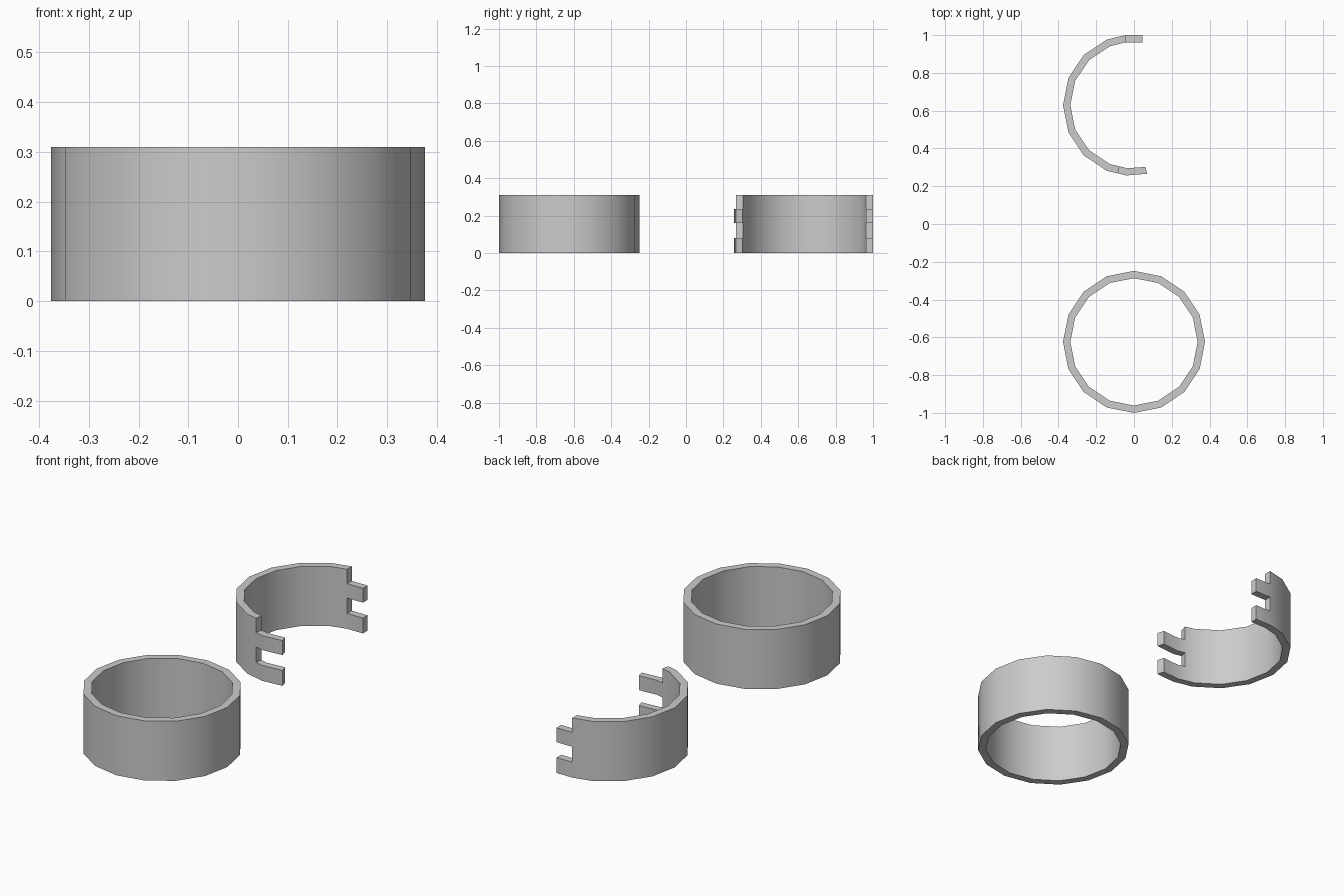
import bpy, bmesh, math

if "Cube" in bpy.data.objects:
    bpy.data.objects.remove(bpy.data.objects["Cube"])

LEVELS = [0, 0.08, 0.16, 0.235, 0.31]
R_OUT, R_IN = 0.376, 0.337


def arc(cy, degrees):
    """Outer/inner point pairs on a circle centred at (0, cy)."""
    out = []
    for d in degrees:
        c, s = math.cos(math.radians(d)), math.sin(math.radians(d))
        out.append(((R_OUT * c, cy + R_OUT * s), (R_IN * c, cy + R_IN * s)))
    return out


def build_wall(name, path, levels, closed=False, notched=()):
    """Wall along a path; notched segments keep only every other level."""
    n = len(path)
    segs = n if closed else n - 1
    rows = len(levels) - 1

    def solid(i, k):
        if closed:
            i %= segs
        if not (0 <= i < segs and 0 <= k < rows):
            return False
        return i not in notched or k % 2 == 0

    bm = bmesh.new()
    cache = {}

    def vert(i, side, k):
        key = (i % n, side, k)
        if key not in cache:
            x, y = path[i % n][side]
            cache[key] = bm.verts.new((x, y, levels[k]))
        return cache[key]

    def face(*keys):
        bm.faces.new([vert(*key) for key in keys])

    for i in range(segs):
        for k in range(rows):
            if not solid(i, k):
                continue
            j, t = i + 1, k + 1
            face((i, 0, k), (i, 0, t), (j, 0, t), (j, 0, k))
            face((i, 1, k), (j, 1, k), (j, 1, t), (i, 1, t))
            if not solid(i, k + 1):
                face((i, 0, t), (i, 1, t), (j, 1, t), (j, 0, t))
            if not solid(i, k - 1):
                face((i, 0, k), (j, 0, k), (j, 1, k), (i, 1, k))
            if not solid(i - 1, k):
                face((i, 0, k), (i, 1, k), (i, 1, t), (i, 0, t))
            if not solid(i + 1, k):
                face((j, 0, k), (j, 0, t), (j, 1, t), (j, 1, k))
    bmesh.ops.recalc_face_normals(bm, faces=bm.faces)
    me = bpy.data.meshes.new(name)
    bm.to_mesh(me)
    bm.free()
    ob = bpy.data.objects.new(name, me)
    bpy.context.collection.objects.link(ob)
    bpy.ops.object.select_all(action='DESELECT')
    ob.select_set(True)
    bpy.context.view_layer.objects.active = ob
    bpy.ops.object.shade_smooth_by_angle(angle=math.radians(30))


# Complete 16-sided ring
build_wall("full_ring", arc(-0.624, [22.5 * a for a in range(16)]),
           [0, 0.31], closed=True)

# Open half ring with interlocking teeth at both ends
back_end = [((0.045, 1.0), (0.045, 0.962)), ((-0.045, 1.0), (-0.045, 0.962))]
front_end = [((-0.085, 0.268), (-0.077, 0.305)),
             ((-0.04, 0.257), (-0.038, 0.295)),
             ((0.07, 0.266), (0.06, 0.302))]
half = back_end + arc(0.629, [112.5 + 22.5 * a for a in range(7)]) + front_end
last = len(half) - 2
build_wall("toothed_half_ring", half, LEVELS, notched=(0, last - 1, last))
